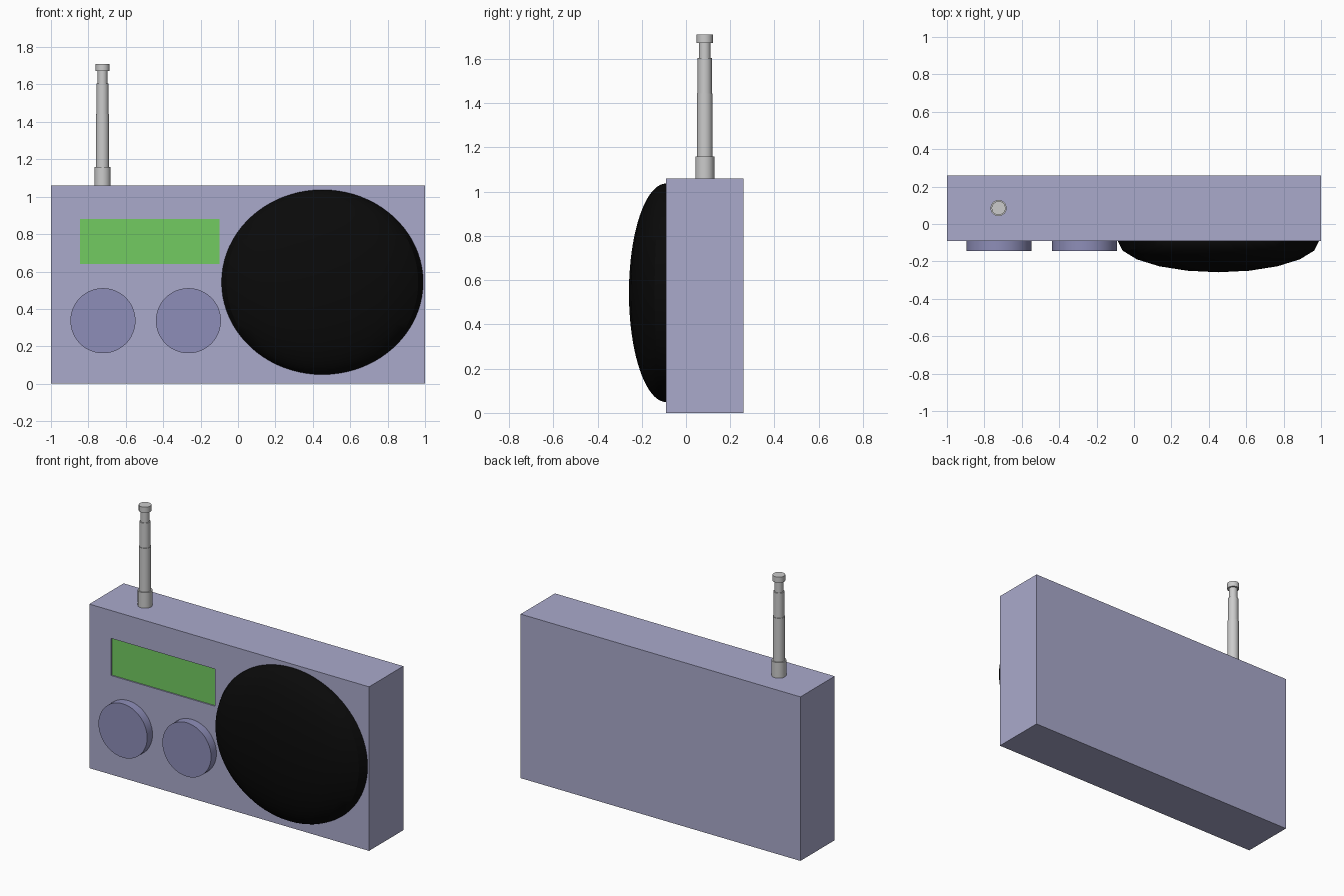
import bpy, bmesh
from math import pi
from mathutils import Matrix, Vector

if "Cube" in bpy.data.objects:
    bpy.data.objects.remove(bpy.data.objects["Cube"])

FRONT = -0.09


def material(name, r, g, b):
    m = bpy.data.materials.new(name)
    m.diffuse_color = (r, g, b, 1)
    m.use_nodes = True
    m.node_tree.nodes["Principled BSDF"].inputs["Base Color"].default_value = m.diffuse_color
    return m


lilac = material("lilac", 0.40, 0.40, 0.60)
knob_lilac = material("knob_lilac", 0.27, 0.27, 0.48)
green = material("green", 0.17, 0.60, 0.12)
black = material("black", 0.003, 0.003, 0.003)


def finish(bm, name, mat=None, smooth=False):
    bmesh.ops.recalc_face_normals(bm, faces=bm.faces)
    mesh = bpy.data.meshes.new(name)
    bm.to_mesh(mesh)
    bm.free()
    ob = bpy.data.objects.new(name, mesh)
    bpy.context.collection.objects.link(ob)
    if mat:
        mesh.materials.append(mat)
    if smooth:
        bpy.ops.object.select_all(action='DESELECT')
        ob.select_set(True)
        bpy.context.view_layer.objects.active = ob
        bpy.ops.object.shade_smooth_by_angle(angle=pi / 6)
    return ob


def box(lo, hi):
    lo, hi = Vector(lo), Vector(hi)
    bm = bmesh.new()
    m = Matrix.Translation((lo + hi) / 2) @ Matrix.Diagonal((*(hi - lo), 1))
    bmesh.ops.create_cube(bm, size=1, matrix=m)
    return bm


# Case with a shallow display recess in its front face
x0, x1, z0, z1 = -0.845, -0.10, 0.64, 0.88
bm = box((-1, FRONT, 0), (1, 0.26, 1.06))
bm.normal_update()
face = min(bm.faces, key=lambda f: f.calc_center_median().y)
bmesh.ops.inset_individual(bm, faces=[face], thickness=0.1)
for v in face.verts:
    v.co.x = x0 if v.co.x < 0 else x1
    v.co.z = z0 if v.co.z < 0.53 else z1
pocket = bmesh.ops.extrude_discrete_faces(bm, faces=[face])["faces"][0]
for v in pocket.verts:
    v.co.y += 0.012
finish(bm, "case", lilac)

# Display
finish(box((x0, FRONT + 0.008, z0), (x1, FRONT + 0.012, z1)), "display", green)

# Tuning and volume knobs
for name, x in (("left_knob", -0.722), ("right_knob", -0.265)):
    bm = bmesh.new()
    m = Matrix.Translation((x, FRONT - 0.0275, 0.337)) @ Matrix.Rotation(pi / 2, 4, 'X')
    bmesh.ops.create_cone(bm, cap_ends=True, segments=48, radius1=0.174,
                          radius2=0.174, depth=0.055, matrix=m)
    finish(bm, name, knob_lilac, True)

# Domed speaker: flattened sphere sunk halfway into the case
bm = bmesh.new()
m = Matrix.Translation((0.451, FRONT, 0.543)) @ Matrix.Diagonal((0.539, 0.168, 0.494, 1))
bmesh.ops.create_uvsphere(bm, u_segments=20, v_segments=40, radius=1, matrix=m)
finish(bm, "speaker", black, True)

# Telescopic antenna: one stepped profile spun around its axis
profile = [(0, 1.06), (0.043, 1.06), (0.043, 1.16), (0.035, 1.16), (0.035, 1.443),
           (0.032, 1.443), (0.032, 1.604), (0.026, 1.604), (0.026, 1.673),
           (0.037, 1.673), (0.037, 1.71), (0, 1.71)]
ax, ay = -0.724, 0.085
bm = bmesh.new()
verts = [bm.verts.new((ax + r, ay, z)) for r, z in profile]
edges = [bm.edges.new(pair) for pair in zip(verts, verts[1:])]
bmesh.ops.spin(bm, geom=verts + edges, cent=(ax, ay, 0), axis=(0, 0, 1),
               angle=2 * pi, steps=32)
bmesh.ops.remove_doubles(bm, verts=bm.verts, dist=0.0005)
finish(bm, "antenna", None, True)
